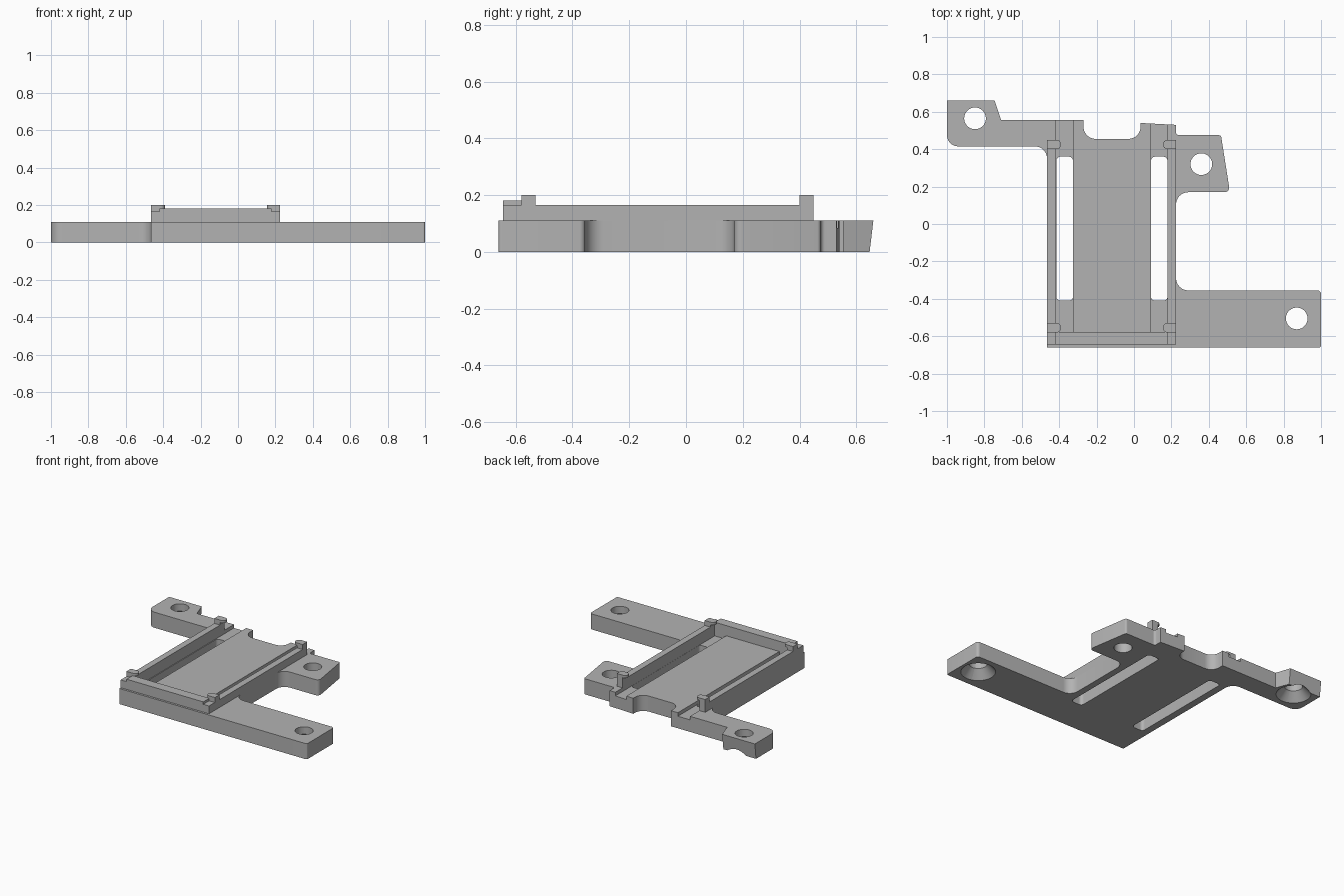
import bpy, bmesh, math
from mathutils import Vector

if "Cube" in bpy.data.objects:
    bpy.data.objects.remove(bpy.data.objects["Cube"])

grey = bpy.data.materials.new("plain grey")
grey.diffuse_color = (0.45, 0.45, 0.45, 1)
grey.use_nodes = True
grey.node_tree.nodes["Principled BSDF"].inputs["Base Color"].default_value = grey.diffuse_color


def rounded(corners, steps=8):
    """Turn (x, y, radius) corners into a filleted outline."""
    out, n = [], len(corners)
    for i, (x, y, r) in enumerate(corners):
        p = Vector((x, y))
        if r == 0:
            out.append(p)
            continue
        a = (Vector(corners[i - 1][:2]) - p).normalized()
        b = (Vector(corners[(i + 1) % n][:2]) - p).normalized()
        half = a.angle(b) / 2
        c = p + (a + b).normalized() * (r / math.sin(half))
        t = r / math.tan(half)
        u, v = p + a * t - c, p + b * t - c
        ang = u.angle(v)
        for k in range(steps + 1):
            f = k / steps
            out.append(c + (u * math.sin((1 - f) * ang) + v * math.sin(f * ang)) / math.sin(ang))
    return out


def finish(name, bm):
    bmesh.ops.recalc_face_normals(bm, faces=bm.faces)
    mesh = bpy.data.meshes.new(name)
    bm.to_mesh(mesh)
    bm.free()
    mesh.materials.append(grey)
    ob = bpy.data.objects.new(name, mesh)
    bpy.context.collection.objects.link(ob)
    return ob


def prism(name, corners, z0, z1):
    bm = bmesh.new()
    face = bm.faces.new([bm.verts.new((p.x, p.y, z0)) for p in rounded(corners)])
    top = bmesh.ops.extrude_face_region(bm, geom=[face])["geom"]
    for v in top:
        if isinstance(v, bmesh.types.BMVert):
            v.co.z = z1
    return finish(name, bm)


def slab(name, x0, x1, y0, y1, z0, z1, r=0):
    return prism(name, [(x0, y0, r), (x1, y0, r), (x1, y1, r), (x0, y1, r)], z0, z1)


def cone(name, x, y, r0, r1, z0, z1):
    bm = bmesh.new()
    bmesh.ops.create_cone(bm, cap_ends=True, segments=40, radius1=r0, radius2=r1, depth=z1 - z0)
    bmesh.ops.translate(bm, vec=(x, y, (z0 + z1) / 2), verts=bm.verts)
    return finish(name, bm)


def cut(target, cutter):
    cutter.hide_render = True
    mod = target.modifiers.new("cut", "BOOLEAN")
    mod.operation, mod.solver, mod.object = "DIFFERENCE", "EXACT", cutter
    bpy.context.view_layer.objects.active = target
    bpy.ops.object.modifier_apply(modifier=mod.name)
    bpy.data.objects.remove(cutter)


# base plate with three mounting arms
H = 0.11
base = prism("base_plate", [
    (-1, 0.66, 0), (-0.745, 0.66, 0), (-0.71, 0.555, 0), (-0.27, 0.555, 0),
    (-0.27, 0.455, 0.065), (0.035, 0.455, 0.065), (0.035, 0.54, 0), (0.225, 0.53, 0),
    (0.225, 0.475, 0.015), (0.465, 0.475, 0.015), (0.513, 0.17, 0.025),
    (0.225, 0.17, 0.065), (0.225, -0.355, 0.065), (1, -0.355, 0.02), (1, -0.66, 0.01),
    (-0.465, -0.66, 0), (-0.465, 0.415, 0.065), (-1, 0.415, 0.06)], 0, H)
# slanted back face of the left arm
for v in base.data.vertices:
    if v.co.y > 0.6 and v.co.z < 0.01:
        v.co.y -= 0.013

# side channels, open at the back, with long through slots
for x0, x1 in ((-0.42, -0.325), (0.09, 0.18)):
    cut(base, slab("channel_cutter", x0, x1, -0.577, 0.7, 0.085, 0.2))
for x0, x1 in ((-0.415, -0.326), (0.091, 0.179)):
    cut(base, slab("slot_cutter", x0, x1, -0.41, 0.36, -0.1, 0.2, 0.022))

# screw holes, two of them countersunk from below
for x, y, sunk in ((-0.85, 0.565, True), (0.87, -0.505, True), (0.36, 0.32, False)):
    cut(base, cone("hole_cutter", x, y, 0.058, 0.058, -0.1, 0.3))
    if sunk:
        cut(base, cone("sink_cutter", x, y, 0.12, 0.05, -0.01, 0.067))

# raised frame: two rails and the front wall
left_rail = slab("left_rail", -0.465, -0.42, -0.645, 0.45, H, 0.165)
right_rail = slab("right_rail", 0.18, 0.225, -0.645, 0.45, H, 0.165)
front_wall = slab("front_wall", -0.42, 0.18, -0.645, -0.577, H, 0.182)
parts = [base, left_rail, right_rail, front_wall]

# four retaining clips: a post on the rail and a rounded lip reaching inward
for side, out, edge, tip in (("left", -0.465, -0.42, -0.39), ("right", 0.225, 0.18, 0.155)):
    for end, y in (("front", -0.555), ("back", 0.425)):
        lo, hi = sorted((out, edge))
        parts.append(slab(f"{side}_{end}_post", lo, hi, y - 0.025, y + 0.025, 0.165, 0.2))
        s = 1 if tip > edge else -1
        parts.append(prism(f"{side}_{end}_lip", [
            (edge, y - 0.025, 0), (tip, y - 0.025, 0.024),
            (tip, y + 0.025, 0.024), (edge, y + 0.025, 0)], 0.182, 0.2))

# smooth fillets and holes, sharp edges elsewhere
bpy.ops.object.select_all(action="DESELECT")
for ob in parts:
    ob.select_set(True)
bpy.context.view_layer.objects.active = base
bpy.ops.object.shade_smooth_by_angle(angle=math.radians(30))
